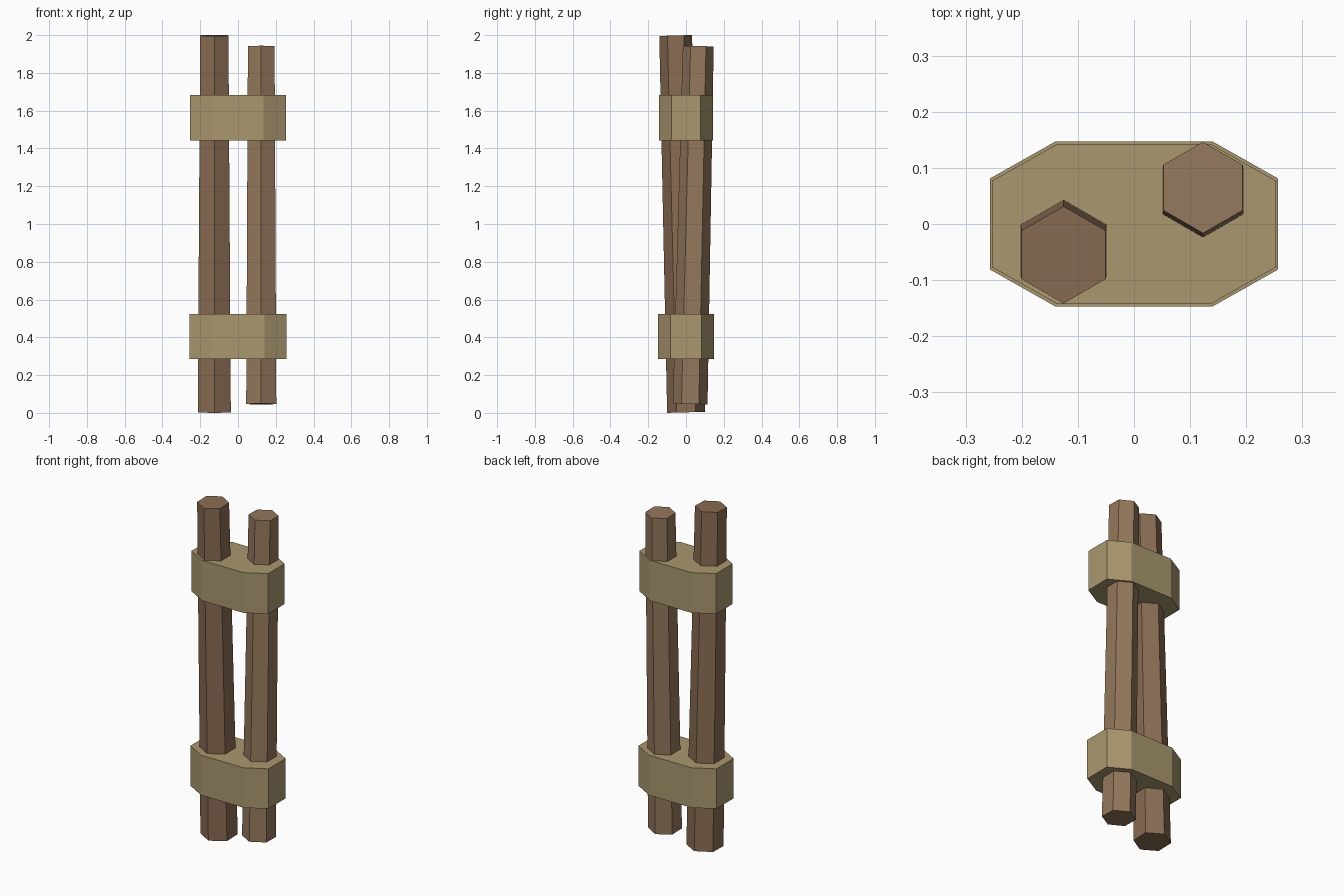
import bpy, bmesh, math
from mathutils import Vector

if "Cube" in bpy.data.objects:
    bpy.data.objects.remove(bpy.data.objects["Cube"])


def material(name, color):
    m = bpy.data.materials.new(name)
    m.diffuse_color = (*color, 1)
    m.use_nodes = True
    m.node_tree.nodes["Principled BSDF"].inputs["Base Color"].default_value = m.diffuse_color
    return m


def pole(name, bottom, top, r_bottom, r_top, mat):
    # Tapered six-sided pole leaning along y
    a, b = Vector(bottom), Vector(top)
    d = b - a
    bpy.ops.mesh.primitive_cone_add(
        vertices=6, radius1=r_bottom, radius2=r_top, depth=d.length,
        location=(a + b) / 2, rotation=(math.atan2(-d.y, d.z), 0, 0))
    ob = bpy.context.object
    ob.name = name
    ob.data.materials.append(mat)


def band(name, z0, z1, x, y, mat):
    # Elongated eight-sided wrap around both poles
    cx, cy = x - 0.117, y - 0.066
    outline = [(x, -cy), (x, cy), (cx, y), (-cx, y),
               (-x, cy), (-x, -cy), (-cx, -y), (cx, -y)]
    bm = bmesh.new()
    face = bm.faces.new([bm.verts.new((px, py, z0)) for px, py in outline])
    ext = bmesh.ops.extrude_face_region(bm, geom=[face], use_keep_orig=True)
    verts = [g for g in ext["geom"] if isinstance(g, bmesh.types.BMVert)]
    bmesh.ops.translate(bm, verts=verts, vec=(0, 0, z1 - z0))
    bmesh.ops.recalc_face_normals(bm, faces=bm.faces)
    me = bpy.data.meshes.new(name)
    bm.to_mesh(me)
    bm.free()
    me.materials.append(mat)
    bpy.context.collection.objects.link(bpy.data.objects.new(name, me))


dark_wood = material("dark_wood", (0.25, 0.15, 0.085))
light_wood = material("light_wood", (0.30, 0.188, 0.108))
rope = material("rope", (0.40, 0.31, 0.16))

# Poles
pole("left_pole", (-0.126, 0.001, 0.003), (-0.125, -0.055, 1.998), 0.101, 0.0865, dark_wood)
pole("right_pole", (0.123, 0.022, 0.047), (0.123, 0.065, 1.942), 0.092, 0.0815, light_wood)

# Binding bands
band("lower_band", 0.285, 0.523, 0.257, 0.147, rope)
band("upper_band", 1.443, 1.683, 0.253, 0.143, rope)
